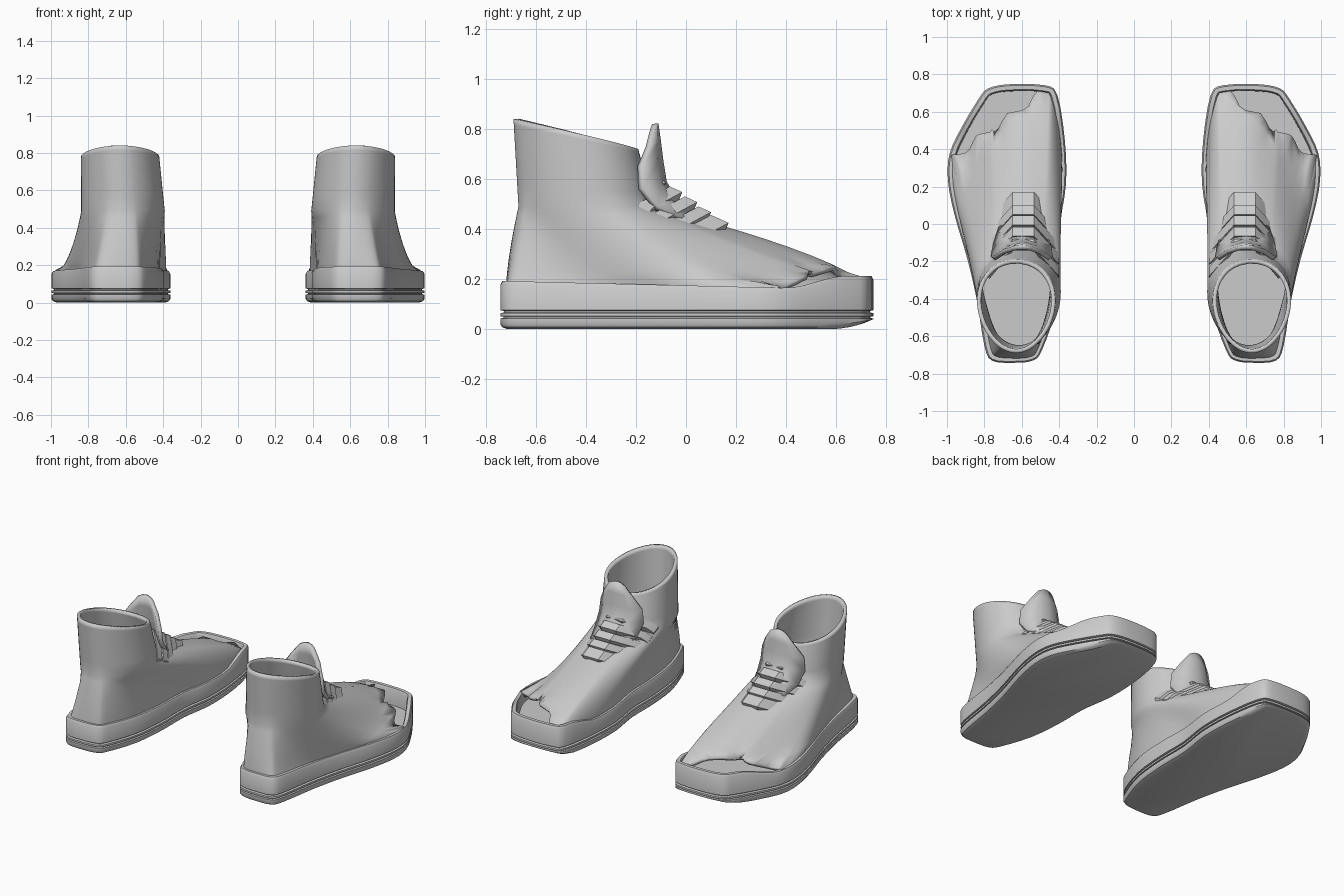
import bpy, bmesh, math
from mathutils import Vector

cube = bpy.data.objects.get("Cube")
if cube:
    bpy.data.objects.remove(cube)

grey = bpy.data.materials.new("plain_grey")
grey.use_nodes = True
GREY = (0.6, 0.6, 0.6, 1)
grey.diffuse_color = GREY
grey.node_tree.nodes["Principled BSDF"].inputs["Base Color"].default_value = GREY


def finish(name, bm, thickness=0.0, angle=40):
    """Turn a bmesh for the left shoe into a smooth, mirrored pair."""
    bmesh.ops.recalc_face_normals(bm, faces=bm.faces)
    mesh = bpy.data.meshes.new(name)
    bm.to_mesh(mesh)
    bm.free()
    obj = bpy.data.objects.new(name, mesh)
    bpy.context.collection.objects.link(obj)
    mesh.materials.append(grey)
    bpy.ops.object.select_all(action="DESELECT")
    obj.select_set(True)
    bpy.context.view_layer.objects.active = obj
    bpy.ops.object.shade_smooth_by_angle(angle=math.radians(angle))
    if thickness:
        solid = obj.modifiers.new("thickness", "SOLIDIFY")
        solid.thickness = thickness
        solid.offset = -1
    mirror = obj.modifiers.new("pair", "MIRROR")
    mirror.use_mirror_merge = False
    return obj


def loft(bm, rings, closed=True):
    rows = [[bm.verts.new(p) for p in ring] for ring in rings]
    n = len(rows[0])
    for a, b in zip(rows, rows[1:]):
        for i in range(n if closed else n - 1):
            j = (i + 1) % n
            bm.faces.new((a[i], a[j], b[j], b[i]))
    return rows


def smooth_loop(points, steps):
    """Closed Catmull-Rom curve through the points."""
    pts = [Vector(p) for p in points]
    n, out = len(pts), []
    for i in range(n):
        a, b, c, d = (pts[(i + k) % n] for k in (-1, 0, 1, 2))
        for s in range(steps):
            t = s / steps
            out.append(0.5 * (2 * b + (c - a) * t + (2 * a - 5 * b + 4 * c - d) * t**2
                              + (3 * b - a - 3 * c + d) * t**3))
    return out


def inset(loop, dist):
    out = []
    for i, p in enumerate(loop):
        d = (loop[(i + 1) % len(loop)] - loop[i - 1]).normalized()
        out.append(p + Vector((-d.y, d.x)) * dist)
    return out


def clamp(v):
    return max(0.0, min(1.0, v))


def mix(a, b, t):
    return a + (b - a) * t


def rim_height(y):
    if y < 0.4:
        return mix(0.193, 0.165, (y + 0.74) / 1.14)
    t = clamp((y - 0.4) / 0.24)
    return mix(0.165, 0.213, t * t * (3 - 2 * t))


# Footprint, anticlockwise from the heel
outline = smooth_loop([
    (.65, -.742), (.76, -.73), (.80, -.65), (.84, -.41), (.89, -.19), (.96, .05),
    (.995, .235), (.985, .38), (.92, .52), (.83, .67), (.78, .725), (.67, .747),
    (.48, .742), (.41, .69), (.37, .45), (.363, .22), (.394, 0), (.396, -.22),
    (.42, -.46), (.49, -.67), (.54, -.73)], 3)

# Sole: grooved outsole, tall rim and sunken floor
bm = bmesh.new()
rings = []
for d, z in [(.03, 0), (.008, .008), (0, .02), (0, .043), (.012, .045), (.012, .05),
             (0, .052), (0, .064), (.014, .067), (.014, .073), (0, .076)]:
    rings.append([(p.x, p.y, z + max(0, .04 - z) * clamp((p.y - .57) / .18) ** 2)
                  for p in inset(outline, d)])
for d, drop in [(0, .015), (.008, 0), (.03, 0), (.036, .012)]:
    rings.append([(p.x, p.y, rim_height(p.y) - drop) for p in inset(outline, d)])
rings.append([(p.x, p.y, .1) for p in inset(outline, .038)])
rows = loft(bm, rings)
bm.faces.new(rows[0])
bm.faces.new(rows[-1])
finish("sole", bm, angle=35)

# Upper: footprint rises to the ankle, then to the tilted collar
base = inset(outline, .022)
angles = [math.atan2((p.x - .63) / .3, p.y / .74) for p in base]


def cuff(a, cx, cy, rx, ry):
    c = math.cos(a)
    return Vector((cx + rx * math.sin(a) * (1 + .12 * c), cy + ry * c))


rings = [[(p.x, p.y, .13) for p in base]]
STEPS = 10
for k in range(STEPS + 1):
    t = k / STEPS
    ring = []
    for p, a in zip(base, angles):
        ankle = cuff(a, .615, -.4, .222, .27)
        lateral = clamp(math.sin(a)) ** 0.7
        power = mix(1.45, .5, lateral)
        q = p.lerp(ankle, t ** power)
        ring.append((q.x, q.y, mix(.165, .49, t)))
    rings.append(ring)
for t in (.25, .5, .75, .93, 1):
    ring = []
    for a in angles:
        q = cuff(a, mix(.615, .63, t), mix(-.4, -.44, t), mix(.222, .208, t), mix(.27, .25, t))
        top = mix(.72, .84, clamp((-.19 - q.y) / .5) ** .9)
        ring.append((q.x, q.y, mix(.49, top, t)))
    rings.append(ring)
bm = bmesh.new()
loft(bm, rings)
# Torn-away outer toe
start, end = Vector((.47, .72, 0)), Vector((.99, .34, 0))
along = (end - start).normalized()
bmesh.ops.bisect_plane(bm, geom=bm.verts[:] + bm.edges[:] + bm.faces[:], dist=.0001,
                       plane_co=start, plane_no=(-along.y, along.x, 0), clear_outer=True)
# Ragged lifted edge along the tear
for v in bm.verts:
    off = v.co - start
    if abs(off.cross(along).z) < .001 and v.co.z > .15:
        s = off.dot(along)
        v.co += Vector((.012, .016, .012)) * math.sin(s * 32)
finish("upper", bm, thickness=.022, angle=50)

# Tongue: curved pointed plate
bm = bmesh.new()
rows = []
for z, y, half in [(.82, -.135, .045), (.75, -.125, .095), (.67, -.115, .14),
                   (.58, -.1, .15), (.5, -.05, .14), (.45, .02, .11)]:
    rows.append([(.6 + half * u, y - 4 * (half * u) ** 2, z - .02 * u * u)
                 for u in (-1, -.5, 0, .5, 1)])
loft(bm, rows, closed=False)
finish("tongue", bm, thickness=.025)

# Laces: five bent straps stacked up the instep
bm = bmesh.new()
for y, z, wide in [(.17, .425, .07), (.1, .468, .05), (.045, .508, .05),
                   (-.015, .548, .05), (-.08, .588, .05)]:
    sections = []
    for u in (-1, -.85, -.3, .3, .85, 1):
        side = clamp((abs(u) - .3) / .7)
        p = Vector((.592 + .192 * u, y - .15 * side, z - .05 * side - .05 * side**3))
        back = Vector((0, -wide, wide * .45))
        down = Vector((-.012 * u, -.012, -.03))
        sections.append([p, p + back, p + back + down, p + down])
    rows = loft(bm, sections)
    bm.faces.new(rows[0])
    bm.faces.new(rows[-1])
finish("laces", bm, angle=20)
